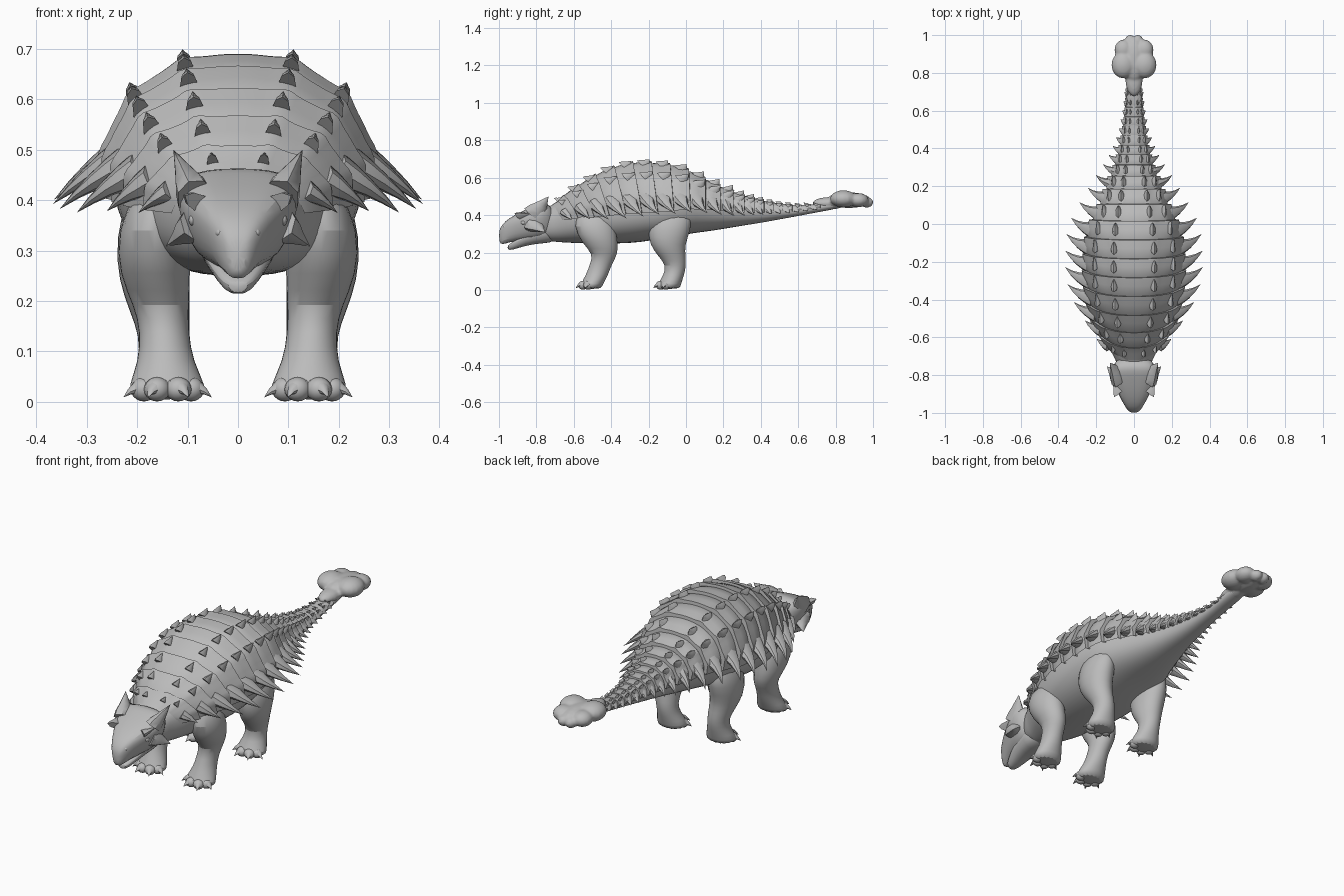
import bpy, bmesh, math
from mathutils import Vector

old = bpy.data.objects.get("Cube")
if old:
    bpy.data.objects.remove(old, do_unlink=True)

grey = bpy.data.materials.new("stone_grey")
grey.use_nodes = True
grey.diffuse_color = (0.5, 0.5, 0.5, 1)
grey.node_tree.nodes["Principled BSDF"].inputs["Base Color"].default_value = (0.5, 0.5, 0.5, 1)
parts = []


def finish(name, bm, subdiv=0):
    bmesh.ops.recalc_face_normals(bm, faces=bm.faces)
    me = bpy.data.meshes.new(name)
    bm.to_mesh(me)
    bm.free()
    me.materials.append(grey)
    ob = bpy.data.objects.new(name, me)
    bpy.context.collection.objects.link(ob)
    if subdiv:
        mod = ob.modifiers.new("Subdivision", "SUBSURF")
        mod.levels = mod.render_levels = subdiv
    parts.append(ob)
    return ob


def loft(bm, rings):
    """Skin closed rings of points; a one-point ring makes a tip."""
    vs = [[bm.verts.new(p) for p in r] for r in rings]
    for a, b in zip(vs, vs[1:]):
        n = len(a)
        for i in range(n):
            j = (i + 1) % n
            bm.faces.new((a[i], a[j], b[0]) if len(b) == 1 else (a[i], a[j], b[j], b[i]))
    for cap in (vs[0], vs[-1]):
        if len(cap) > 2:
            bm.faces.new(cap)


def ellipsoid(bm, centre, size):
    geo = bmesh.ops.create_uvsphere(bm, u_segments=16, v_segments=10, radius=1)
    for v in geo["verts"]:
        v.co = Vector([c + s * q for c, s, q in zip(centre, size, v.co)])


def spike(bm, base, tip, along, length, thick, bend=(0, 0, 0)):
    """Flattened horn; bend shifts the middle of its axis."""
    base, tip = Vector(base), Vector(tip)
    d = (tip - base).normalized()
    u = Vector(along)
    u = (u - d * u.dot(d)).normalized()
    v = d.cross(u)
    rings = []
    for f, r in ((-0.15, 1.1), (0.12, 0.92), (0.4, 0.6), (0.7, 0.3)):
        c = base.lerp(tip, f) + Vector(bend) * max(0, 4 * f * (1 - f))
        rings.append([c + u * length * r * math.cos(k * math.pi / 4)
                      + v * thick * r * math.sin(k * math.pi / 4) for k in range(8)])
    loft(bm, rings + [[tip]])


# Trunk and tail stations: y, half width, underside, widest height, top
BODY = [(-.8, .08, .265, .35, .42), (-.7, .105, .257, .375, .458), (-.65, .145, .252, .39, .505),
        (-.55, .195, .248, .405, .572), (-.45, .23, .247, .42, .628), (-.35, .25, .247, .432, .665),
        (-.25, .258, .252, .44, .68), (-.1, .253, .277, .447, .67), (0, .23, .297, .455, .643),
        (.1, .18, .31, .45, .592), (.2, .14, .325, .435, .543), (.3, .10, .343, .425, .505),
        (.4, .075, .358, .42, .48), (.5, .056, .377, .42, .46), (.6, .045, .395, .425, .452),
        (.7, .039, .415, .437, .456), (.85, .05, .44, .47, .49)]
# Reach of the side spikes beyond their base, and backward sweep of the bands
REACH = [(-.75, .05), (-.65, .085), (-.55, .125), (-.4, .128), (-.2, .12), (-.05, .11), (.1, .095),
         (.2, .08), (.3, .055), (.45, .03), (.6, .018), (.75, .01)]
SWEEP = [(-.75, .06), (-.6, .08), (-.4, .06), (-.1, .02), (.1, 0), (.8, 0)]
TOP_ROW, MID_ROW, SIDE_ROW = 22, 50, 80


def sample(table, y):
    if y <= table[0][0]:
        return table[0][1:]
    for a, b in zip(table, table[1:]):
        if y <= b[0]:
            f = (y - a[0]) / (b[0] - a[0])
            return [p + (q - p) * f for p, q in zip(a[1:], b[1:])]
    return table[-1][1:]


def power(v, e):
    return math.copysign(abs(v) ** e, v)


def shell(y, t, off=0.0):
    """Point on the armoured back at angle t from the spine."""
    y += sample(SWEEP, y)[0] * (1 - math.cos(t))
    w, zb, ze, zt = sample(BODY, y)
    s, c = math.sin(t), math.cos(t)
    return Vector((w * power(s, .92) + off * s, y, ze + (zt - ze) * power(c, .92) + off * c))


def keel(t):
    """Raised ridges of each band under the spike rows, 0 to 1."""
    return sum(math.exp(-((abs(math.degrees(t)) - c) / 6) ** 2) for c in (TOP_ROW, MID_ROW, SIDE_ROW))


# Body and tail
bm = bmesh.new()
rings = []
for y, w, zb, ze, zt in BODY:
    ring = []
    for k in range(24):
        a = 2 * math.pi * k / 24
        s, c = math.sin(a), math.cos(a)
        h, e = ((zt - ze), .92) if c > 0 else ((ze - zb), .85)
        ring.append((0.97 * w * power(s, e), y, ze + h * power(c, e)))
    rings.append(ring)
loft(bm, rings)
finish("body_and_tail", bm, 1)

# Overlapping armour bands with their spike rows
STARTS = [-.73, -.66, -.58, -.49, -.39, -.29, -.19, -.09, .01, .10, .18, .25, .31, .365, .415,
          .465, .515, .565, .615, .665, .715]
bands, side_spikes, back_spikes = bmesh.new(), bmesh.new(), bmesh.new()
for y0, y1 in zip(STARTS, STARTS[1:]):
    size = min(1, sample(BODY, y0)[0] / .15)
    rows = []
    for f, off, ridge in ((0, -.006, 0), (.12, .002, .2), (.6, .008, .6), (1.05, .014, 1), (1.08, -.012, 0)):
        row = []
        for k in range(49):
            t = math.radians(-96 + 4 * k)
            row.append(bands.verts.new(shell(y0 + (y1 - y0) * f, t, (off + .009 * ridge * keel(t)) * size)))
        rows.append(row)
    for a, b in zip(rows, rows[1:]):
        for i in range(48):
            bands.faces.new((a[i], a[i + 1], b[i + 1], b[i]))
    pitch, ym = y1 - y0, (y0 + y1) / 2
    reach = sample(REACH, y0)[0]
    for side in (-1, 1):
        b = shell(ym, side * math.radians(SIDE_ROW), -.012 * size)
        tip = b + Vector((side * reach, .55 * reach, -.7 * reach))
        spike(side_spikes, b, tip, (0, 1, 0), .44 * pitch, .030 * size,
              (side * .03 * reach, -.10 * reach, .03 * reach))
        for deg, high in ((TOP_ROW, .034), (MID_ROW, .042)):
            t = side * math.radians(deg)
            b = shell(ym + .15 * pitch, t, .004 * size)
            tip = b + Vector((.35 * math.sin(t), .8, .35 + .65 * math.cos(t))) * high * max(size, .25)
            spike(back_spikes, b, tip, (0, 1, 0), .42 * pitch, .017 * size)
finish("armour_bands", bands)
finish("side_spikes", side_spikes)
finish("back_spikes", back_spikes)


# Head pieces share one wedge-shaped section: flat crown, narrow underside
def wedge(name, stations):
    half = [(0, 1), (.5, .99), (.88, .92), (1, .74), (.9, .44), (.7, .14), (.35, 0), (0, 0)]
    prof = half + [(-x, z) for x, z in half[-2:0:-1]]
    b = bmesh.new()
    loft(b, [[(x * w, y, zb + z * (zt - zb)) for x, z in prof] for y, w, zb, zt in stations])
    finish(name, b, 1)


wedge("skull", [(-1, .016, .26, .315), (-.985, .037, .238, .35), (-.945, .062, .258, .385),
                (-.88, .096, .262, .42), (-.82, .12, .265, .445), (-.775, .126, .272, .464),
                (-.745, .112, .28, .464), (-.70, .08, .29, .43)])
wedge("lower_jaw", [(-.955, .020, .215, .237), (-.93, .038, .212, .255), (-.86, .065, .238, .30),
                    (-.77, .08, .25, .33), (-.69, .08, .255, .34)])

horns, eyes = bmesh.new(), bmesh.new()
for s in (-1, 1):
    spike(horns, (s * .088, -.80, .415), (s * .128, -.735, .50), (0, 1, 0), .06, .036)    # crown
    spike(horns, (s * .085, -.81, .35), (s * .143, -.755, .308), (0, 1, 0), .055, .036)   # cheek
    spike(horns, (s * .07, -.87, .39), (s * .108, -.82, .41), (0, 1, 0), .055, .018)      # brow
    ellipsoid(eyes, (s * .087, -.868, .36), (.011, .015, .012))
    ellipsoid(eyes, (s * .036, -.966, .335), (.009, .012, .009))
finish("head_horns", horns)
finish("eyes_and_nostrils", eyes)

# Legs: rings of centre x, y, z and radii x, y
FRONT = [(.14, -.505, .004, .074, .055), (.14, -.505, .03, .08, .062), (.143, -.475, .08, .055, .06),
         (.146, -.455, .14, .049, .06), (.152, -.43, .19, .055, .066), (.165, -.46, .25, .072, .098),
         (.168, -.49, .34, .075, .115), (.15, -.49, .43, .05, .09)]
HIND = [(.14, -.09, .004, .074, .06), (.14, -.09, .03, .08, .064), (.143, -.065, .08, .055, .056),
        (.146, -.052, .13, .050, .054), (.155, -.075, .18, .061, .074), (.166, -.10, .24, .072, .095),
        (.17, -.09, .32, .075, .118), (.16, -.07, .43, .06, .11)]
for label, table in (("front", FRONT), ("hind", HIND)):
    for s, side in ((1, "left"), (-1, "right")):
        bm = bmesh.new()
        loft(bm, [[(s * (cx + rx * math.cos(k * math.pi / 8)), cy + ry * math.sin(k * math.pi / 8), z)
                   for k in range(16)] for cx, cy, z, rx, ry in table])
        finish(f"{side}_{label}_leg", bm, 1)
        # Toes fanned around the foot, each with a blunt claw
        toes = bmesh.new()
        cx, cy = table[0][:2]
        for deg in (-70, -26, 24, 68):
            a = math.radians(deg)
            d = Vector((s * math.sin(a), -math.cos(a), 0))
            p = Vector((s * cx, cy, .025)) + d * .05
            ellipsoid(toes, p, (.026, .026, .024))
            spike(toes, p, p + d * .044 + Vector((0, 0, -.016)),
                  (-d.y, d.x, 0), .025, .021, (0, 0, .008))
        finish(f"{side}_{label}_toes", toes)

# Lobed tail club, fused into one smooth mass
club = bmesh.new()
for s in (-1, 1):
    ellipsoid(club, (s * .056, .842, .487), (.064, .072, .046))
    ellipsoid(club, (s * .055, .922, .480), (.049, .055, .038))
    ellipsoid(club, (s * .02, .966, .468), (.030, .036, .028))
ellipsoid(club, (0, .87, .48), (.06, .12, .042))
ellipsoid(club, (0, .765, .463), (.046, .09, .033))
club_ob = finish("tail_club", club)
remesh = club_ob.modifiers.new("Fuse", "REMESH")
remesh.mode, remesh.voxel_size, remesh.use_smooth_shade = "VOXEL", .007, True
relax = club_ob.modifiers.new("Relax", "SMOOTH")
relax.factor, relax.iterations = .5, 4

bpy.ops.object.select_all(action="DESELECT")
for ob in parts:
    ob.select_set(True)
bpy.context.view_layer.objects.active = parts[0]
bpy.ops.object.shade_smooth_by_angle(angle=math.radians(40))
